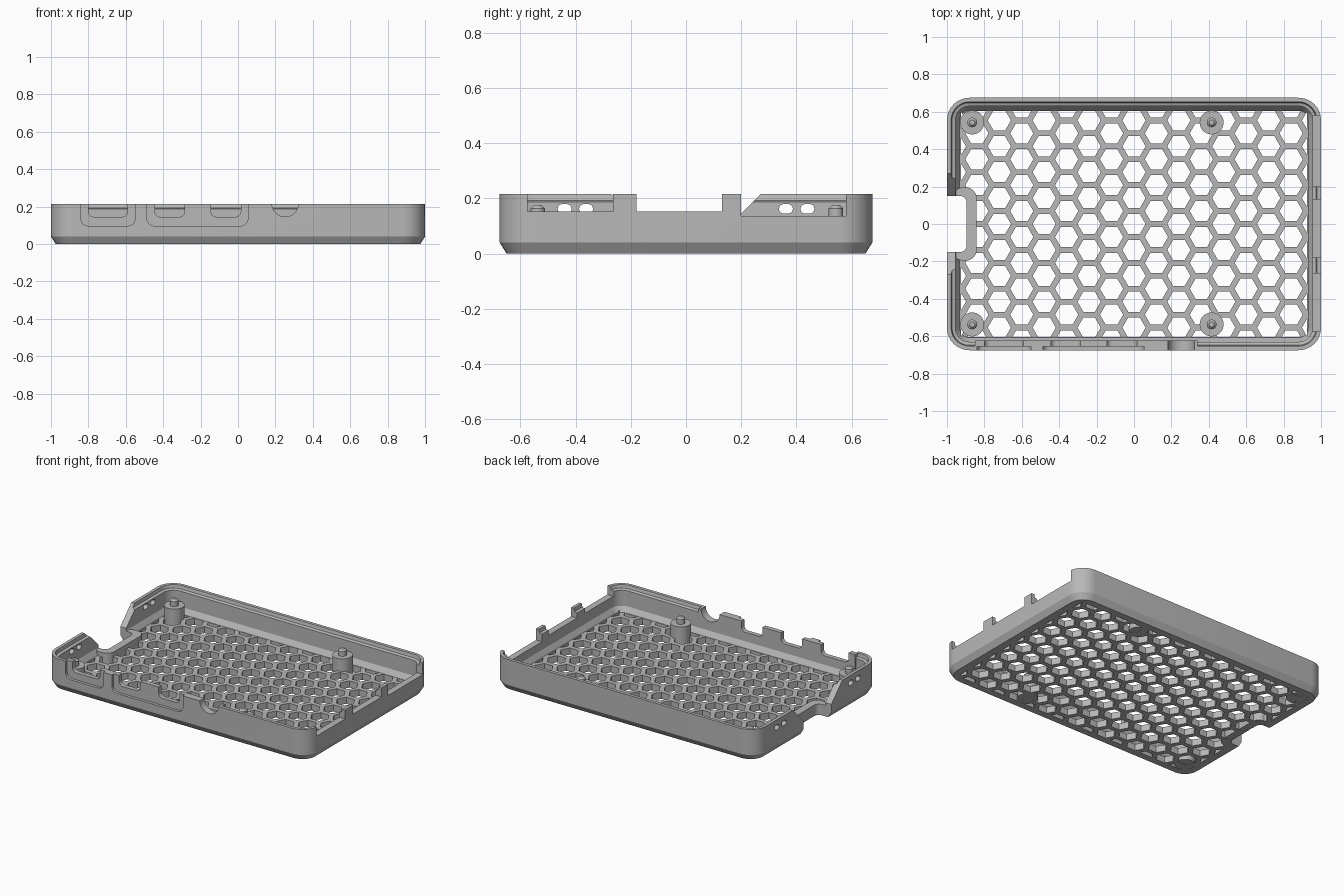
import bpy, bmesh, math

if "Cube" in bpy.data.objects:
    bpy.data.objects.remove(bpy.data.objects["Cube"])

grey = bpy.data.materials.new("matte grey")
grey.diffuse_color = (0.48, 0.48, 0.48, 1)
grey.use_nodes = True
grey.node_tree.nodes["Principled BSDF"].inputs["Base Color"].default_value = grey.diffuse_color


def finish(name, bm):
    bmesh.ops.recalc_face_normals(bm, faces=bm.faces)
    me = bpy.data.meshes.new(name)
    bm.to_mesh(me)
    bm.free()
    me.materials.append(grey)
    ob = bpy.data.objects.new(name, me)
    bpy.context.collection.objects.link(ob)
    return ob


def rrect(x0, x1, y0, y1, r, n=8):
    """Rounded rectangle outline."""
    pts = []
    for k, (cx, cy) in enumerate([(x1 - r, y1 - r), (x0 + r, y1 - r),
                                  (x0 + r, y0 + r), (x1 - r, y0 + r)]):
        for i in range(n + 1):
            a = math.pi / 2 * (k + i / n)
            pts.append((cx + r * math.cos(a), cy + r * math.sin(a)))
    return pts


def box(x0, x1, y0, y1):
    return [(x0, y0), (x1, y0), (x1, y1), (x0, y1)]


def ngon(cx, cy, r, n):
    return [(cx + r * math.cos(2 * math.pi * i / n),
             cy + r * math.sin(2 * math.pi * i / n)) for i in range(n)]


def loft(name, rings):
    """Skin a stack of (outline, z) rings and cap both ends."""
    bm = bmesh.new()
    vs = [[bm.verts.new((x, y, z)) for x, y in pts] for pts, z in rings]
    n = len(vs[0])
    for a, b in zip(vs, vs[1:]):
        for i in range(n):
            j = (i + 1) % n
            bm.faces.new((a[i], a[j], b[j], b[i]))
    bm.faces.new(vs[0])
    bm.faces.new(vs[-1])
    return finish(name, bm)


def prisms(name, outlines, axis, a, b):
    """Extrude several outlines along one axis into a single mesh."""
    place = {"x": lambda p, t: (t, p[0], p[1]),
             "y": lambda p, t: (p[0], t, p[1]),
             "z": lambda p, t: (p[0], p[1], t)}[axis]
    bm = bmesh.new()
    for pts in outlines:
        lo = [bm.verts.new(place(p, a)) for p in pts]
        hi = [bm.verts.new(place(p, b)) for p in pts]
        n = len(pts)
        for i in range(n):
            j = (i + 1) % n
            bm.faces.new((lo[i], lo[j], hi[j], hi[i]))
        bm.faces.new(lo)
        bm.faces.new(hi)
    return finish(name, bm)


def boolean(ob, others, op="DIFFERENCE"):
    bpy.context.view_layer.objects.active = ob
    for other in others:
        m = ob.modifiers.new("cut", "BOOLEAN")
        m.operation, m.solver, m.object = op, "EXACT", other
        bpy.ops.object.modifier_apply(modifier=m.name)


def clip(pts, axis, limit, sign):
    """Keep the part of an outline on one side of a line."""
    out = []
    for p, q in zip(pts, pts[1:] + pts[:1]):
        dp, dq = sign * (limit - p[axis]), sign * (limit - q[axis])
        if dp >= 0:
            out.append(p)
        if dp * dq < 0:
            t = dp / (dp - dq)
            out.append((p[0] + t * (q[0] - p[0]), p[1] + t * (q[1] - p[1])))
    return out


# Tray: outside chamfer, wall, stepped lip, inside wall, sloped foot, floor
X, Y, H, R = 1.0, 0.675, 0.215, 0.12
FLOOR = 0.045
profile = [(0.025, 0), (0, 0.04), (0, H), (0.022, H), (0.027, 0.193),
           (0.045, 0.187), (0.045, 0.08), (0.068, FLOOR)]
tray = loft("tray", [(rrect(-X + d, X - d, -Y + d, Y - d, R - d), z)
                     for d, z in profile])

# Thicker front wall around the ports
port_wall = prisms("port_wall", [box(-0.85, 0.34, -0.665, -0.624)], "z", 0.1, H)
boolean(tray, [port_wall], "UNION")

# Honeycomb vents, trimmed at the floor border
DX, DY = 0.12, 0.1385
holes = []
for i in range(-8, 9):
    for j in range(-5, 6):
        pts = ngon(i * DX, (j + 0.5 * (i % 2)) * DY, 0.062, 6)
        for axis, limit in ((0, 0.925), (1, 0.603)):
            for sign in (1, -1):
                pts = clip(pts, axis, sign * limit, sign) if pts else pts
        if len(pts) > 2:
            w = max(p[0] for p in pts) - min(p[0] for p in pts)
            h = max(p[1] for p in pts) - min(p[1] for p in pts)
            if min(w, h) > 0.012:
                holes.append(pts)
vents = prisms("vent_cutter", holes, "z", -0.05, FLOOR + 0.03)

# Front recesses and port openings
recesses = prisms("recess_cutter",
                  [rrect(-0.84, -0.55, 0.097, 0.3, 0.04),
                   rrect(-0.487, 0.053, 0.097, 0.3, 0.04)], "y", -0.72, -0.655)
ports = prisms("port_cutter",
               [rrect(-0.80, -0.59, 0.145, 0.3, 0.03),
                rrect(-0.445, -0.285, 0.145, 0.3, 0.03),
                rrect(-0.145, 0.015, 0.145, 0.3, 0.03),
                ngon(0.252, 0.217, 0.071, 32)], "y", -0.75, -0.59)

# Low stretches of the right wall, leaving two tabs
right_gaps = prisms("right_gap_cutter",
                    [box(-0.575, -0.265, 0.153, 0.3),
                     box(-0.18, 0.13, 0.153, 0.3),
                     box(0.2, 0.58, 0.136, 0.3)], "x", 0.92, 1.1)

# Card notch in the left side, with sloping wall ends
notch = prisms("notch_cutter", [rrect(-1.2, -0.895, -0.15, 0.15, 0.035)],
               "z", -0.1, 0.3)
slope = prisms("slope_cutter",
               [[(-0.14, 0.085), (0.14, 0.085), (0.30, 0.245), (-0.30, 0.245)]],
               "x", -1.1, -0.9)

# Small oval windows in the left wall
ovals = prisms("oval_cutter",
               [rrect(y - 0.025, y + 0.025, 0.145, 0.179, 0.0165, 5)
                for y in (-0.44, -0.362, 0.362, 0.44)], "x", -1.1, -0.9)

boolean(tray, [vents, recesses, ports, right_gaps, notch, slope, ovals])

# Rim around the card notch
notch_rim = prisms("notch_rim", [rrect(-0.97, -0.842, -0.195, 0.195, 0.055)],
                   "z", 0.001, 0.075)
boolean(notch_rim, [notch])

for helper in (port_wall, vents, recesses, ports, right_gaps, notch, slope, ovals):
    bpy.data.objects.remove(helper)

# Four board posts with locating pins
parts = [tray, notch_rim]
post = [(0.064, 0.001), (0.064, 0.13), (0.026, 0.13), (0.026, 0.163), (0.014, 0.175)]
for x in (-0.865, 0.415):
    for y in (-0.537, 0.543):
        parts.append(loft("board_post", [(ngon(x, y, r, 32), z) for r, z in post]))

# Smooth the rounded areas, keep edges crisp
for ob in parts:
    bpy.ops.object.select_all(action="DESELECT")
    ob.select_set(True)
    bpy.context.view_layer.objects.active = ob
    bpy.ops.object.shade_smooth_by_angle(angle=math.radians(28))
